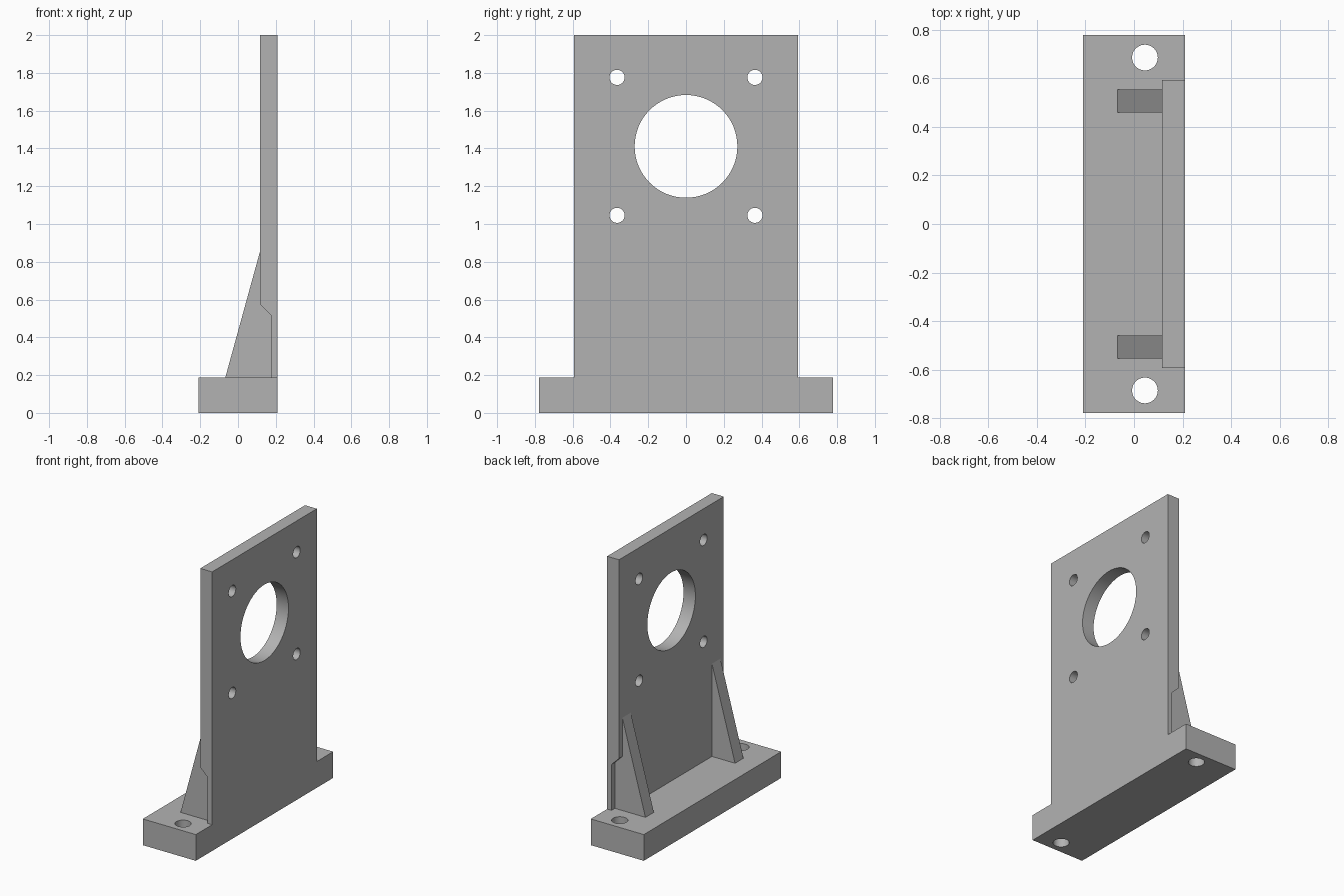
import bpy
import bmesh
from math import pi
from mathutils import Matrix, Vector

cube = bpy.data.objects.get("Cube")
if cube:
    bpy.data.objects.remove(cube, do_unlink=True)

grey = bpy.data.materials.new("plain grey")
grey.use_nodes = True
grey.diffuse_color = (0.45, 0.45, 0.45, 1)
grey.node_tree.nodes["Principled BSDF"].inputs["Base Color"].default_value = grey.diffuse_color

# Main dimensions
BACK, FRONT = 0.21, -0.21
BASE_TOP = 0.188
PLATE_X = 0.116
PLATE_Y = 0.593
BASE_Y = 0.778
RIB_IN, RIB_OUT = 0.46, 0.555


def add_prism(bm, profile, y0, y1):
    """Extrude an (x, z) profile from y0 to y1."""
    face = bm.faces.new([bm.verts.new((x, y0, z)) for x, z in profile])
    out = bmesh.ops.extrude_face_region(bm, geom=[face])
    moved = [v for v in out["geom"] if isinstance(v, bmesh.types.BMVert)]
    bmesh.ops.translate(bm, vec=(0, y1 - y0, 0), verts=moved)


def add_cylinder(bm, centre, radius, axis):
    turn = Matrix.Rotation(pi / 2, 4, "Y") if axis == "X" else Matrix()
    bmesh.ops.create_cone(bm, cap_ends=True, segments=64, radius1=radius, radius2=radius,
                          depth=0.6, matrix=Matrix.Translation(Vector(centre)) @ turn)


def finish(bm, name):
    bmesh.ops.recalc_face_normals(bm, faces=bm.faces[:])
    mesh = bpy.data.meshes.new(name)
    bm.to_mesh(mesh)
    bm.free()
    mesh.materials.append(grey)
    obj = bpy.data.objects.new(name, mesh)
    bpy.context.collection.objects.link(obj)
    return obj


def prism(name, profile, y0, y1):
    bm = bmesh.new()
    add_prism(bm, profile, y0, y1)
    return finish(bm, name)


def rect(x0, x1, z0, z1):
    return [(x0, z0), (x1, z0), (x1, z1), (x0, z1)]


def activate(obj):
    bpy.ops.object.select_all(action="DESELECT")
    obj.select_set(True)
    bpy.context.view_layer.objects.active = obj


def cut(obj, bm):
    """Subtract the cutter mesh, then smooth only the hole walls."""
    cutter = finish(bm, "cutter")
    cutter.hide_render = True
    mod = obj.modifiers.new("cut", "BOOLEAN")
    mod.operation = "DIFFERENCE"
    mod.solver = "EXACT"
    mod.object = cutter
    activate(obj)
    bpy.ops.object.modifier_apply(modifier=mod.name)
    bpy.data.objects.remove(cutter, do_unlink=True)
    bpy.ops.object.shade_smooth_by_angle(angle=pi / 6)


# Foot with two vertical bolt holes
base = prism("base", rect(FRONT, BACK, 0, BASE_TOP), -BASE_Y, BASE_Y)
holes = bmesh.new()
for side in (-1, 1):
    add_cylinder(holes, (0.045, side * 0.686, 0.1), 0.053, "Z")
cut(base, holes)

# Upright plate with the large bore and four screw holes
plate = prism("upright_plate", rect(PLATE_X, BACK, BASE_TOP, 2), -PLATE_Y, PLATE_Y)
holes = bmesh.new()
add_cylinder(holes, (0.16, 0, 1.411), 0.272, "X")
for side in (-1, 1):
    for z in (1.046, 1.776):
        add_cylinder(holes, (0.16, side * 0.365, z), 0.04, "X")
cut(plate, holes)

# Chamfered clearance notches on the lower outer edges of the plate
notches = bmesh.new()
notch = [(0, 0.1), (0.175, 0.1), (0.175, 0.517), (PLATE_X, 0.575), (0, 0.69)]
for side in (-1, 1):
    add_prism(notches, notch, side * RIB_OUT, side * 0.7)
cut(plate, notches)

# Triangular ribs bracing the plate
for side, label in ((-1, "right"), (1, "left")):
    prism(label + "_rib", [(-0.067, BASE_TOP), (PLATE_X, BASE_TOP), (PLATE_X, 0.853)],
          side * RIB_IN, side * RIB_OUT)
